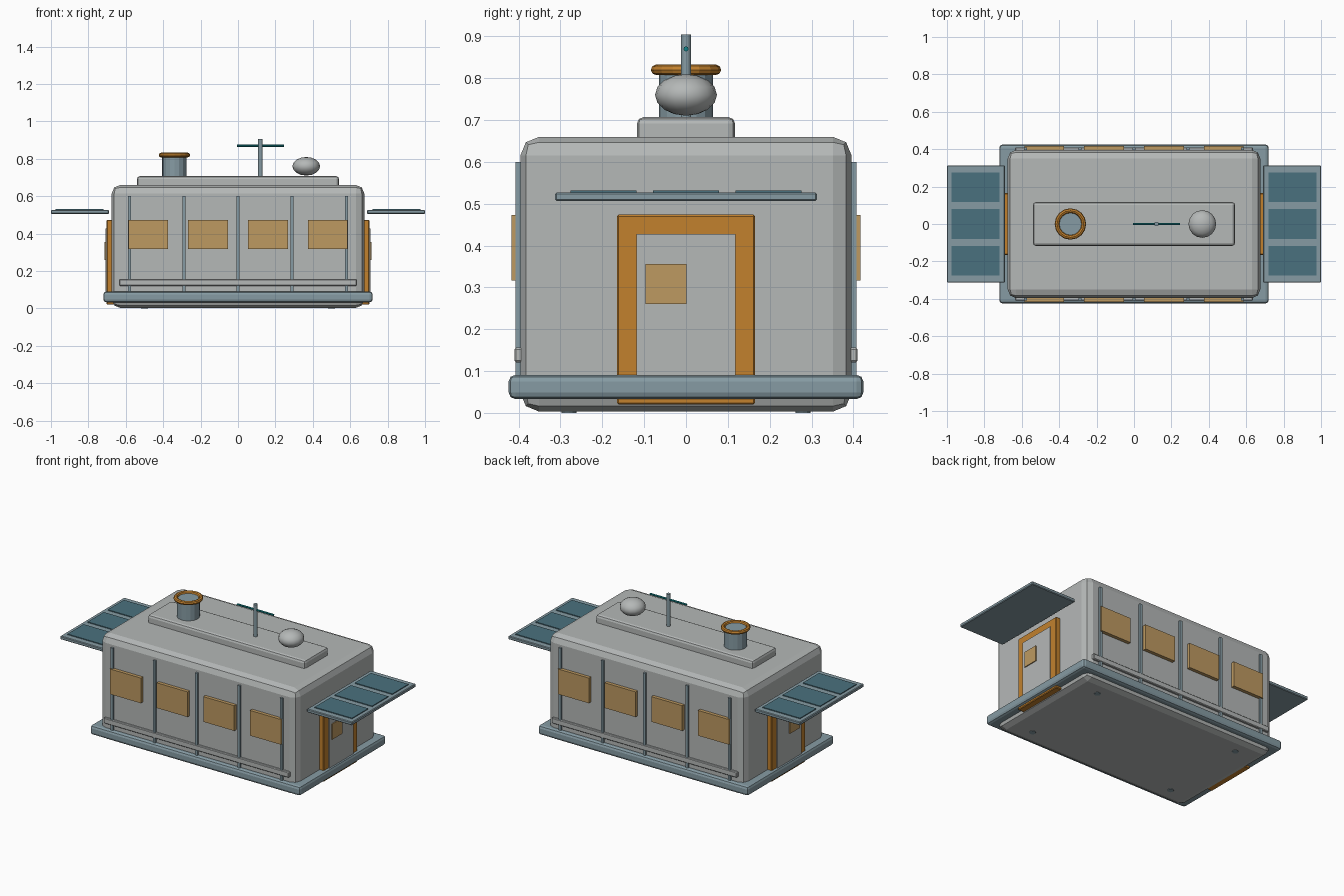
import bpy
import math

cube = bpy.data.objects.get("Cube")
if cube:
    bpy.data.objects.remove(cube, do_unlink=True)


def material(name, rgb):
    m = bpy.data.materials.new(name)
    m.use_nodes = True
    m.diffuse_color = (*rgb, 1)
    m.node_tree.nodes["Principled BSDF"].inputs["Base Color"].default_value = (*rgb, 1)
    return m


GREY = material("hull_grey", (0.46, 0.48, 0.475))
SLATE = material("slate_metal", (0.24, 0.33, 0.37))
ORANGE = material("orange_trim", (0.54, 0.22, 0.027))
AMBER = material("amber_glass", (0.51, 0.32, 0.12))
CELL = material("solar_blue", (0.068, 0.165, 0.21))
TEAL = material("teal_metal", (0.006, 0.24, 0.26))


def finish(name, mat, bevel=0, segments=2):
    ob = bpy.context.object
    ob.name = name
    ob.data.materials.append(mat)
    bpy.ops.object.transform_apply(location=False, rotation=True, scale=True)
    if bevel:
        mod = ob.modifiers.new("Bevel", "BEVEL")
        mod.width, mod.segments = bevel, segments
    return ob


def box(name, mat, x, y, z, bevel=0, segments=2):
    """Box from (min, max) pairs on each axis."""
    spans = (x, y, z)
    bpy.ops.mesh.primitive_cube_add(size=1, location=[sum(s) / 2 for s in spans])
    bpy.context.object.scale = [abs(s[1] - s[0]) for s in spans]
    return finish(name, mat, bevel, segments)


def rod(name, mat, radius, z, x, y=0, sides=12):
    bpy.ops.mesh.primitive_cylinder_add(vertices=sides, radius=radius, depth=z[1] - z[0],
                                        location=(x, y, sum(z) / 2))
    return finish(name, mat)


def around(c, half):
    return (c - half, c + half)


# Hull, base skirt and roof deck
box("hull", GREY, (-0.675, 0.675), (-0.396, 0.396), (0.003, 0.66), 0.045)
box("base_skirt", SLATE, (-0.72, 0.72), (-0.424, 0.424), (0.033, 0.091), 0.016)
box("roof_deck", GREY, (-0.54, 0.54), (-0.117, 0.117), (0.64, 0.707), 0.015)

# Long walls: ribs, lower rail and windows
for s, side in ((-1, "front"), (1, "back")):
    for i in range(5):
        box(f"{side}_rib_{i + 1}", SLATE, around(0.29 * (i - 2), 0.008),
            (s * 0.38, s * 0.408), (0.08, 0.6))
    box(f"{side}_rail", GREY, (-0.635, 0.635), (s * 0.38, s * 0.41), (0.121, 0.156), 0.004, 1)
    for i in range(4):
        box(f"{side}_window_{i + 1}", AMBER, around(0.32 * (i - 1.5), 0.106),
            (s * 0.39, s * 0.417), (0.317, 0.473))

# End walls: door, frame and solar wing
for s, side in ((-1, "right"), (1, "left")):
    box(f"{side}_door_frame", ORANGE, (s * 0.66, s * 0.703), (-0.165, 0.165),
        (0.02, 0.474), 0.004, 1)
    box(f"{side}_door", GREY, (s * 0.67, s * 0.708), (-0.118, 0.118), (0.04, 0.428))
    box(f"{side}_door_window", AMBER, (s * 0.69, s * 0.714), (-0.097, 0.001), (0.26, 0.356))
    box(f"{side}_solar_frame", SLATE, (s * 0.69, s * 1.0), (-0.313, 0.313),
        (0.506, 0.527), 0.004, 1)
    for i in range(3):
        box(f"{side}_solar_cell_{i + 1}", CELL, (s * 0.718, s * 0.975),
            around(0.197 * (i - 1), 0.079), (0.52, 0.532))

# Roof vent with orange rim
rod("vent_pipe", SLATE, 0.065, (0.7, 0.82), -0.34, sides=16)
bpy.ops.mesh.primitive_torus_add(major_segments=16, minor_segments=8, major_radius=0.0715,
                                 minor_radius=0.0125, location=(-0.34, 0, 0.82))
finish("vent_rim", ORANGE)

# Antenna mast and crossbar
rod("antenna_mast", SLATE, 0.012, (0.7, 0.905), 0.12)
bpy.ops.mesh.primitive_cylinder_add(vertices=8, radius=0.006, depth=0.25,
                                    location=(0.12, 0, 0.87), rotation=(0, math.pi / 2, 0))
finish("antenna_crossbar", TEAL)

# Flattened radar dome
bpy.ops.mesh.primitive_uv_sphere_add(segments=16, ring_count=8, radius=0.074,
                                     location=(0.365, 0, 0.76))
bpy.context.object.scale.z = 0.67
finish("radar_dome", GREY)
bpy.ops.object.shade_smooth()

# Small feet under the corners
for x in (-0.5, 0.5):
    for y in (-0.28, 0.28):
        rod("foot", SLATE, 0.018, (0, 0.03), x, y)
